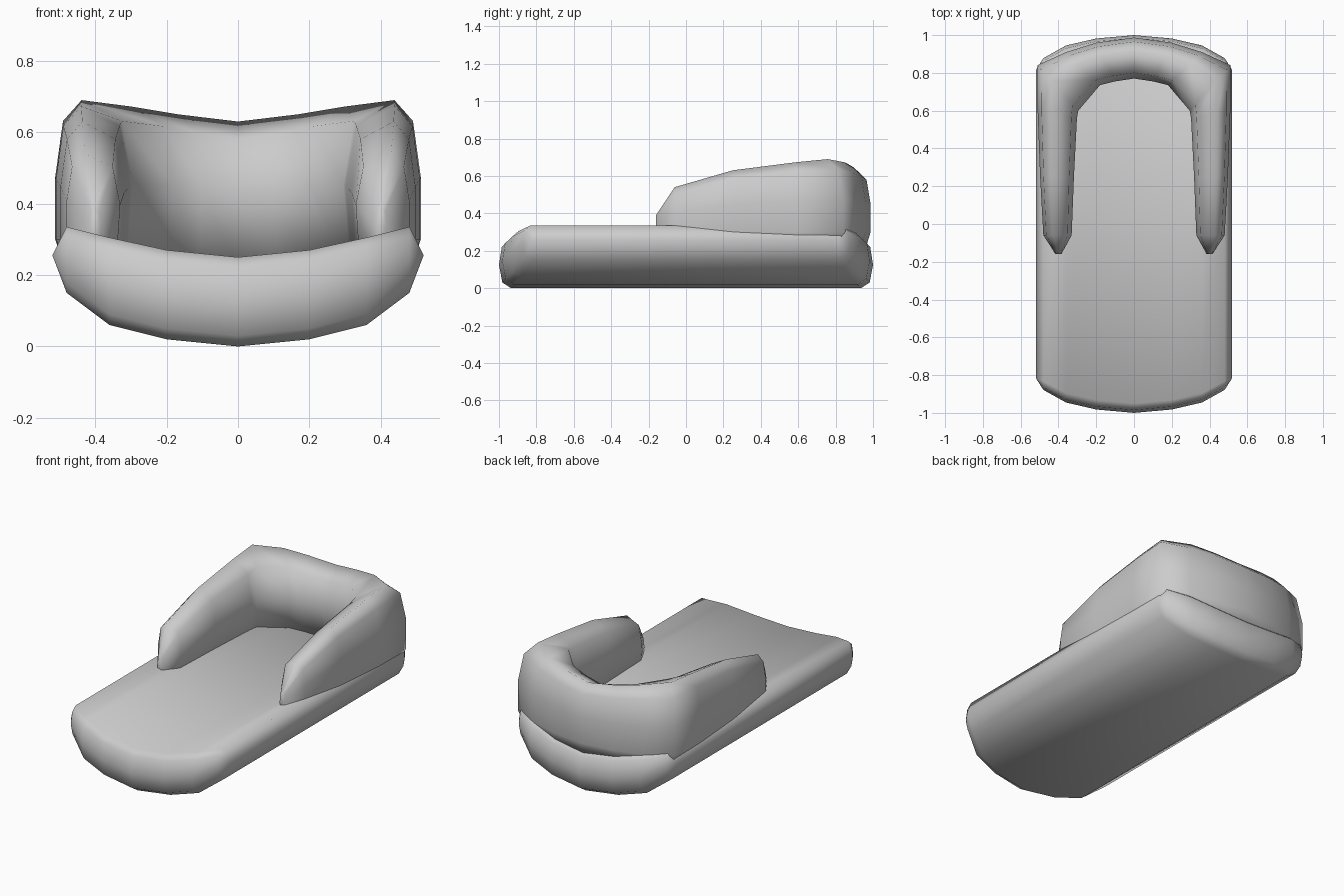
import bpy, bmesh

if "Cube" in bpy.data.objects:
    bpy.data.objects.remove(bpy.data.objects["Cube"])


def skin_rings(name, rings):
    """Join matching closed rings of points into a capped smooth mesh."""
    bm = bmesh.new()
    rows = [[bm.verts.new(p) for p in ring] for ring in rings]
    n = len(rows[0])
    for a, b in zip(rows, rows[1:]):
        for i in range(n):
            j = (i + 1) % n
            bm.faces.new((a[i], a[j], b[j], b[i]))
    bm.faces.new(rows[0])
    bm.faces.new(rows[-1])
    bmesh.ops.remove_doubles(bm, verts=bm.verts, dist=0.0005)
    bmesh.ops.recalc_face_normals(bm, faces=bm.faces)
    for f in bm.faces:
        f.smooth = True
    mesh = bpy.data.meshes.new(name)
    bm.to_mesh(mesh)
    bm.free()
    obj = bpy.data.objects.new(name, mesh)
    bpy.context.collection.objects.link(obj)
    return obj


def both_sides(half):
    """Mirror half a list of rings; the last ring lies on x = 0."""
    return half + [[(-x, y, z) for x, y, z in r] for r in half[-2::-1]]


# Sole: lengthwise rings across the dished width
def sole_ring(x, end, bottom, top):
    s = min(1, (top - bottom) / 0.2)
    front = [(end - 0.05 * s, top), (end - 0.015 * s, top - 0.03 * s),
             (end, (top + bottom) / 2),
             (end - 0.018 * s, bottom + 0.03 * s), (end - 0.065 * s, bottom)]
    return [(x, -y, z) for y, z in front] + [(x, y, z) for y, z in front[::-1]]


sole = [(0.52, 0.815, 0.255, 0.255), (0.48, 0.878, 0.15, 0.335),
        (0.36, 0.945, 0.06, 0.305), (0.20, 0.982, 0.02, 0.27),
        (0.0, 1.0, 0.0, 0.25)]
skin_rings("sole", both_sides([sole_ring(*s) for s in sole]))


# Heel wrap: a rounded wall swept in a U around the back
def wrap_ring(xi, yi, xo, yo, top):
    h = top - 0.3
    section = [(0.08, 0.22), (0.0, 0.3 + 0.4 * h), (0.14, top - 0.15 * h),
               (0.66, top), (0.9, top - 0.15 * h), (1.0, 0.3 + 0.45 * h),
               (1.0, 0.3), (0.9, 0.23)]
    return [(xi + (xo - xi) * t, yi + (yo - yi) * t, z) for t, z in section]


wrap = [(0.385, -0.16, 0.415, -0.16, 0.39),
        (0.33, -0.06, 0.48, -0.06, 0.54),
        (0.318, 0.25, 0.497, 0.25, 0.63),
        (0.302, 0.56, 0.51, 0.60, 0.673),
        (0.295, 0.60, 0.512, 0.84, 0.69),
        (0.18, 0.735, 0.36, 0.91, 0.672),
        (0.10, 0.755, 0.20, 0.96, 0.65),
        (0.0, 0.77, 0.0, 0.987, 0.63)]
skin_rings("heel_wrap", both_sides([wrap_ring(*s) for s in wrap]))
